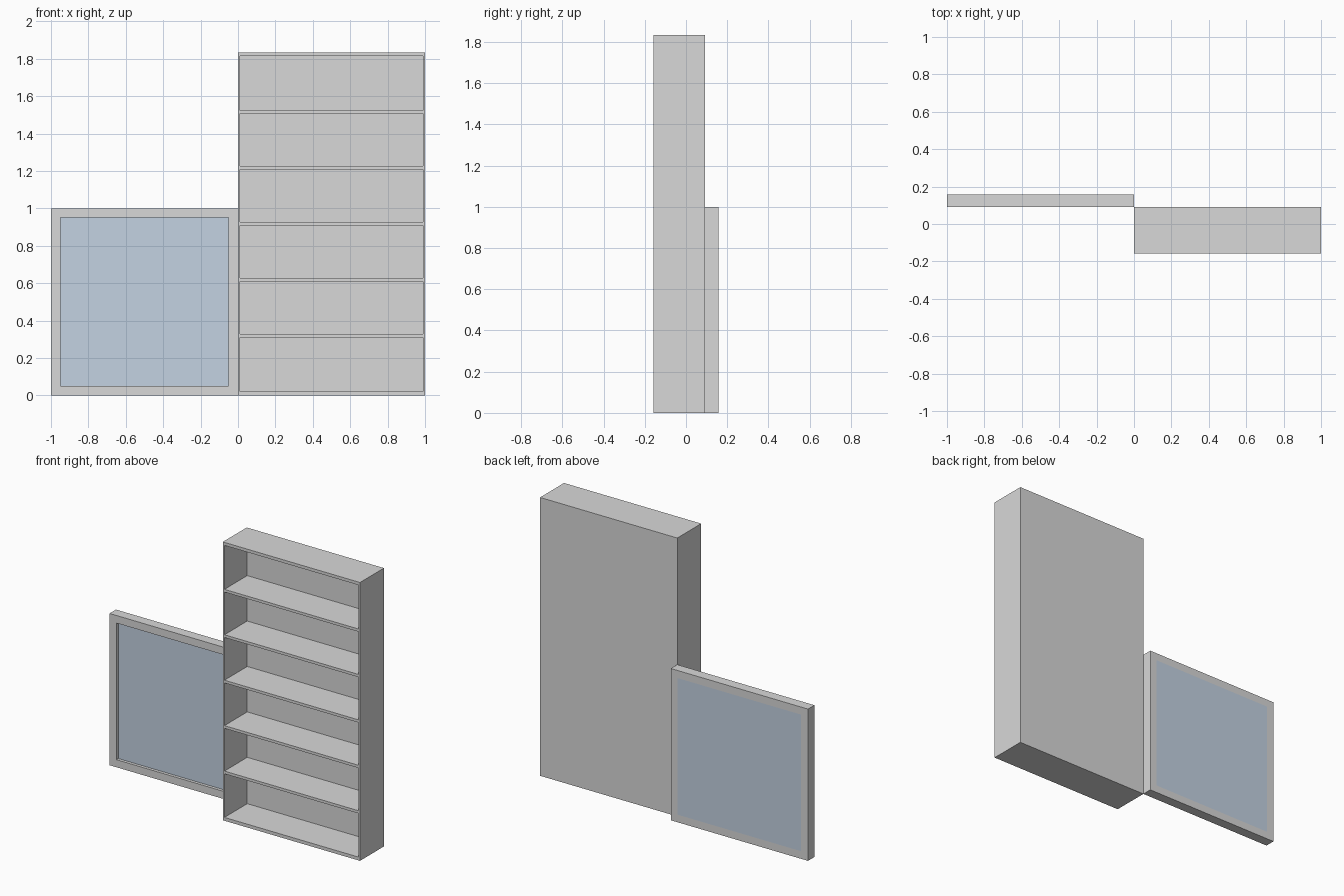
import bpy
import bmesh
from mathutils import Vector

cube = bpy.data.objects.get("Cube")
if cube:
    bpy.data.objects.remove(cube, do_unlink=True)


def material(name, rgb):
    m = bpy.data.materials.new(name)
    m.use_nodes = True
    m.diffuse_color = (*rgb, 1)
    m.node_tree.nodes["Principled BSDF"].inputs["Base Color"].default_value = (*rgb, 1)
    return m


grey = material("light grey", (0.69, 0.69, 0.69))
blue = material("glass blue", (0.55, 0.645, 0.76))


def box(lo, hi):
    """A bmesh box between two corners."""
    bm = bmesh.new()
    bmesh.ops.create_cube(bm, size=1)
    lo, hi = Vector(lo), Vector(hi)
    for v in bm.verts:
        v.co = (lo + hi) / 2 + v.co * (hi - lo)
    return bm


def cut(bm, axis, values):
    """Slice the mesh with planes across one axis."""
    normal = Vector([i == axis for i in range(3)])
    for value in values:
        bmesh.ops.bisect_plane(bm, geom=bm.verts[:] + bm.edges[:] + bm.faces[:],
                               plane_co=normal * value, plane_no=normal)


def cells(bm, xs, spans, facing):
    """Faces turned along y (facing -1 front, 1 back) inside the openings."""
    found = []
    for f in bm.faces:
        c = f.calc_center_median()
        if (f.normal.y * facing > 0.9 and xs[0] < c.x < xs[1]
                and any(a < c.z < b for a, b in spans)):
            found.append(f)
    return found


def finish(bm, name, mat):
    bmesh.ops.recalc_face_normals(bm, faces=bm.faces[:])
    mesh = bpy.data.meshes.new(name)
    bm.to_mesh(mesh)
    bm.free()
    mesh.materials.append(mat)
    obj = bpy.data.objects.new(name, mesh)
    bpy.context.collection.objects.link(obj)


back, mid, front = 0.158, 0.091, -0.158

# Bookcase: six open compartments pushed in from the front
height, board, side, rows = 1.834, 0.018, 0.012, 6
pitch = (height - 0.038) / rows
levels = [0.019 + pitch * i for i in range(rows + 1)]
spans = [(a + board / 2, b - board / 2) for a, b in zip(levels, levels[1:])]
spans[0] = (0.022, spans[0][1])
spans[-1] = (spans[-1][0], height - 0.02)
xs = (side, 1 - side)

bm = box((0, front, 0), (1, mid, height))
cut(bm, 0, xs)
cut(bm, 2, [z for span in spans for z in span])
bm.normal_update()
lids = cells(bm, xs, spans, -1)
pushed = bmesh.ops.extrude_face_region(bm, geom=lids)
verts = [g for g in pushed["geom"] if isinstance(g, bmesh.types.BMVert)]
bmesh.ops.translate(bm, verts=verts, vec=(0, mid - front - 0.012, 0))
bmesh.ops.delete(bm, geom=lids, context='FACES_ONLY')
finish(bm, "bookcase", grey)

# Window frame: a slab with a hole right through it
rim = 0.05
xs, spans = (rim - 1, -rim), [(rim, 1 - rim)]
bm = box((-1, mid, 0), (0, back, 1))
cut(bm, 0, xs)
cut(bm, 2, spans[0])
bm.normal_update()
hole = cells(bm, xs, spans, -1) + cells(bm, xs, spans, 1)
edges = [e for f in hole for e in f.edges]
bmesh.ops.delete(bm, geom=hole, context='FACES_ONLY')
bmesh.ops.bridge_loops(bm, edges=edges)
finish(bm, "window_frame", grey)

# Window pane: set in from the front, flush at the back
finish(box((xs[0], mid + 0.02, rim), (xs[1], back, 1 - rim)), "window_pane", blue)
